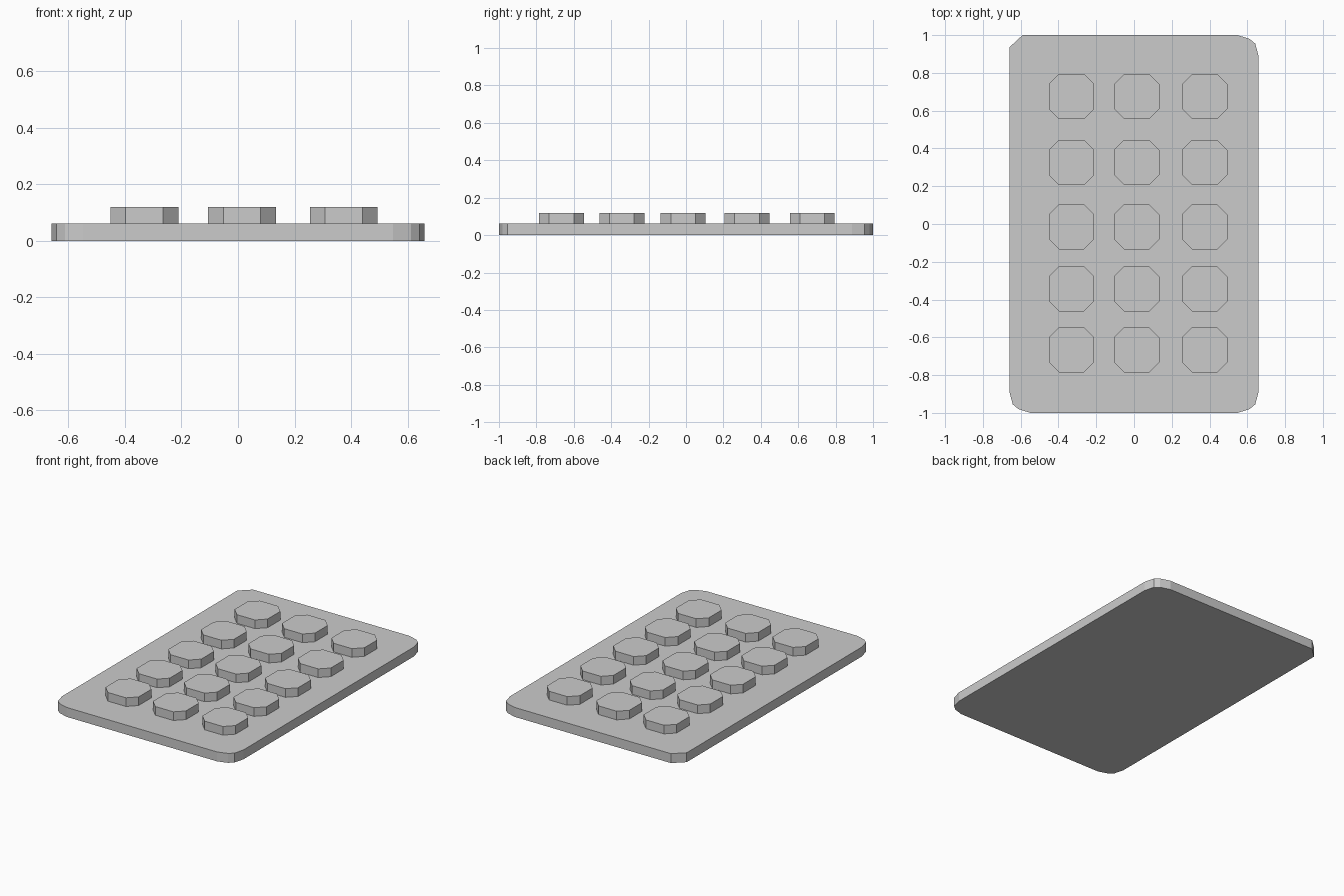
import bpy
import bmesh

if "Cube" in bpy.data.objects:
    bpy.data.objects.remove(bpy.data.objects["Cube"])

PLATE_TOP = 0.062
BUTTON_TOP = 0.119


def prism(name, outline, z0, z1):
    """Extrude a counter-clockwise outline from z0 to z1."""
    bm = bmesh.new()
    base = bm.faces.new([bm.verts.new((x, y, z0)) for x, y in outline])
    top = bmesh.ops.extrude_face_region(bm, geom=[base], use_keep_orig=True)["geom"]
    bmesh.ops.translate(bm, vec=(0, 0, z1 - z0),
                        verts=[v for v in top if isinstance(v, bmesh.types.BMVert)])
    bmesh.ops.recalc_face_normals(bm, faces=bm.faces[:])
    mesh = bpy.data.meshes.new(name)
    bm.to_mesh(mesh)
    bm.free()
    obj = bpy.data.objects.new(name, mesh)
    bpy.context.collection.objects.link(obj)
    return obj


# Base plate: three rounded corners and one plain chamfer (back left)
corner = [(0.66, 0.887), (0.642, 0.955), (0.612, 0.98), (0.548, 1.0)]
outline = list(corner)
outline += [(-0.59, 1.0), (-0.66, 0.935)]
outline += [(-x, -y) for x, y in corner]
outline += [(x, -y) for x, y in reversed(corner)]
prism("base_plate", outline, 0.0, PLATE_TOP)

# Grid of octagonal buttons
R, S = 0.12, 0.066
octagon = [(R, -S), (R, S), (S, R), (-S, R), (-R, S), (-R, -S), (-S, -R), (S, -R)]
for row, y in enumerate((-0.666, -0.343, -0.015, 0.326, 0.675)):
    for col, x in enumerate((-0.331, 0.014, 0.374)):
        button = prism(f"button_{row + 1}_{col + 1}", octagon, 0.0, BUTTON_TOP - PLATE_TOP)
        button.location = (x, y, PLATE_TOP)
